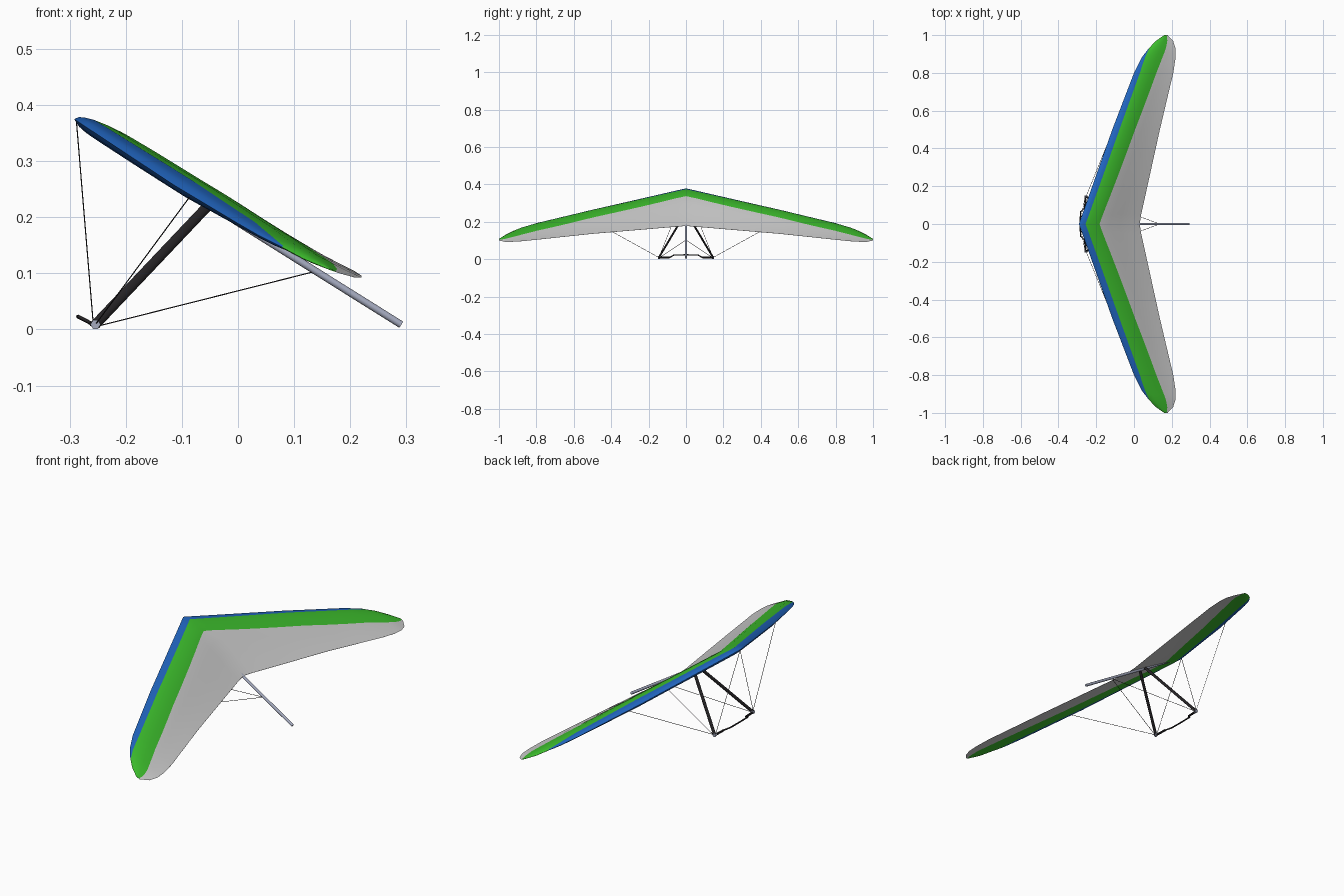
import bpy, bmesh, math
from mathutils import Vector

if "Cube" in bpy.data.objects:
    bpy.data.objects.remove(bpy.data.objects["Cube"])


def material(name, rgb):
    m = bpy.data.materials.new(name)
    m.diffuse_color = (*rgb, 1)
    m.use_nodes = True
    m.node_tree.nodes["Principled BSDF"].inputs["Base Color"].default_value = m.diffuse_color
    return m


BLUE = material("blue_cloth", (0.015, 0.13, 0.52))
GREEN = material("green_cloth", (0.045, 0.50, 0.025))
GREY = material("pale_grey_cloth", (0.60, 0.60, 0.60))
BLACK = material("black_tube", (0.018, 0.016, 0.018))
METAL = material("aluminium", (0.38, 0.41, 0.53))


def lerp(table, t, col=1):
    """Piecewise linear lookup in rows of (t, values...)."""
    for a, b in zip(table, table[1:]):
        if t <= b[0]:
            f = (t - a[0]) / (b[0] - a[0])
            return a[col] + (b[col] - a[col]) * f
    return table[-1][col]


def finish(name, verts, faces, mats, indices=None, angle=40):
    me = bpy.data.meshes.new(name)
    me.from_pydata(verts, [], faces)
    for m in mats:
        me.materials.append(m)
    if indices:
        for p, i in zip(me.polygons, indices):
            p.material_index = i
    bm = bmesh.new()
    bm.from_mesh(me)
    bmesh.ops.remove_doubles(bm, verts=bm.verts, dist=1e-5)
    bmesh.ops.recalc_face_normals(bm, faces=bm.faces)
    bm.to_mesh(me)
    bm.free()
    ob = bpy.data.objects.new(name, me)
    bpy.context.collection.objects.link(ob)
    bpy.ops.object.select_all(action='DESELECT')
    bpy.context.view_layer.objects.active = ob
    ob.select_set(True)
    bpy.ops.object.shade_smooth_by_angle(angle=math.radians(angle))
    return ob


def tube(name, pts, mat, r, r2=None, n=8):
    """Tube through points; r is the radius in the xz direction, r2 across it."""
    r2 = r2 or r
    pts = [Vector(p) for p in pts]
    verts, faces = [], []
    for i, p in enumerate(pts):
        d = (pts[min(i + 1, len(pts) - 1)] - pts[max(i - 1, 0)]).normalized()
        u = Vector((1, 0, 0)) if abs(d.y) > 0.9 else d.cross(Vector((0, 1, 0)))
        u = (u - d * u.dot(d)).normalized()
        v = d.cross(u)
        for k in range(n):
            a = 2 * math.pi * k / n
            verts.append(p + u * r * math.cos(a) + v * r2 * math.sin(a))
    for i in range(len(pts) - 1):
        for k in range(n):
            j = (k + 1) % n
            faces.append((i * n + k, i * n + j, (i + 1) * n + j, (i + 1) * n + k))
    faces.append(tuple(range(n)))
    faces.append(tuple(range((len(pts) - 1) * n, len(pts) * n)))
    return finish(name, verts, faces, [mat])


# Wing plan: y, leading edge x z, trailing edge x z, thickness, blue and green limits
PLAN = [
    (0.00, -0.292, 0.375, 0.030, 0.178, 0.030, 0.11, 0.34),
    (0.05, -0.274, 0.363, 0.038, 0.174, 0.031, 0.115, 0.35),
    (0.50, -0.115, 0.258, 0.137, 0.136, 0.029, 0.15, 0.48),
    (0.80, 0.000, 0.189, 0.208, 0.104, 0.018, 0.15, 0.57),
    (0.88, 0.040, 0.166, 0.220, 0.096, 0.014, 0.10, 0.61),
    (0.93, 0.078, 0.147, 0.220, 0.093, 0.011, 0.02, 0.64),
    (0.97, 0.117, 0.126, 0.207, 0.093, 0.008, 0.02, 0.66),
    (1.00, 0.160, 0.108, 0.178, 0.101, 0.002, 0.02, 0.70),
]
UPPER = [(0, 0), (.02, .25), (.05, .45), (.14, .78), (.3, 1), (.45, .85), (.6, .55), (.8, .2), (1, 0)]
LOWER = [(0, 0), (.03, -.3), (.08, -.42), (.16, -.38), (.4, -.12), (1, -.02)]

half = [0, .05, .15, .25, .375, .5, .6, .7, .8, .84, .88, .905, .93, .95, .97, .985, 1]
stations = [-y for y in half[:0:-1]] + half
verts, faces, idx = [], [], []
for y in stations:
    lx, lz, tx, tz, h, b, g = (lerp(PLAN, abs(y), c) for c in range(1, 8))
    ts = [0, b * .25, b * .6, b, b + (g - b) * .33, b + (g - b) * .67, g,
          g + (1 - g) * .25, g + (1 - g) * .5, g + (1 - g) * .75, 1]
    ring = [(t, lerp(UPPER, t)) for t in ts] + [(t, lerp(LOWER, t)) for t in ts[:0:-1]]
    for t, o in ring:
        verts.append((lx + (tx - lx) * t, y, lz + (tz - lz) * t + o * h))
N = 21
band = [0] * 3 + [1] * 3 + [2] * 4                # blue, green, grey along the chord
band = band + [2] + band[:0:-1] + [0]
for i in range(len(stations) - 1):
    outer = abs(stations[i] + stations[i + 1]) / 2 > 0.93
    for k in range(N):
        j = (k + 1) % N
        faces.append((i * N + k, i * N + j, (i + 1) * N + j, (i + 1) * N + k))
        c = 2 if k == 10 else (band[k] if k < 10 else band[20 - k])
        if k > 10:
            c = ([0] * 3 + [1] * 3 + [2] * 4)[N - 1 - k]
        idx.append(1 if outer and c == 0 else c)
for s in (0, (len(stations) - 1) * N):            # tip caps
    faces.append(tuple(range(s, s + N)))
    idx.append(1)
finish("wing_sail", verts, faces, [BLUE, GREEN, GREY], idx, 50)

# Keel tube along the centre of the wing
tube("keel", [(-0.26, 0, 0.3535), (0.291, 0, 0.0085)], METAL, 0.0065, n=12)

# Control bar, bowed forward in the middle
base = [(-0.256, -.145, .008), (-0.260, -.085, .010), (-0.283, -.065, .022),
        (-0.285, 0, .023),
        (-0.283, .065, .022), (-0.260, .085, .010), (-0.256, .145, .008)]
tube("control_bar", base, BLACK, 0.0035)

NOSE = (-0.288, 0, 0.370)
REAR = (0.135, 0, 0.103)
for side, s in (("left", -1), ("right", 1)):
    corner = (-0.254, s * .145, .009)
    # Streamlined upright, grip and corner bracket
    tube(side + "_upright", [(-0.052, s * .018, .222), corner], BLACK, 0.009, 0.0045, 10)
    tube(side + "_grip", [(-0.260, s * .085, .010), (-0.256, s * .135, .008)], BLACK, 0.005)
    tube(side + "_bracket", [(-0.254, s * .138, .009), (-0.254, s * .150, .009)], METAL, 0.009, n=6)
    # Rigging wires
    tube(side + "_front_wire", [NOSE, (-0.258, s * .145, .009)], BLACK, 0.0011, n=5)
    tube(side + "_rear_wire", [REAR, (-0.250, s * .145, .006)], BLACK, 0.0011, n=5)
    tube(side + "_side_wire", [(-0.085, s * .56, .238), corner], BLACK, 0.0011, n=5)
